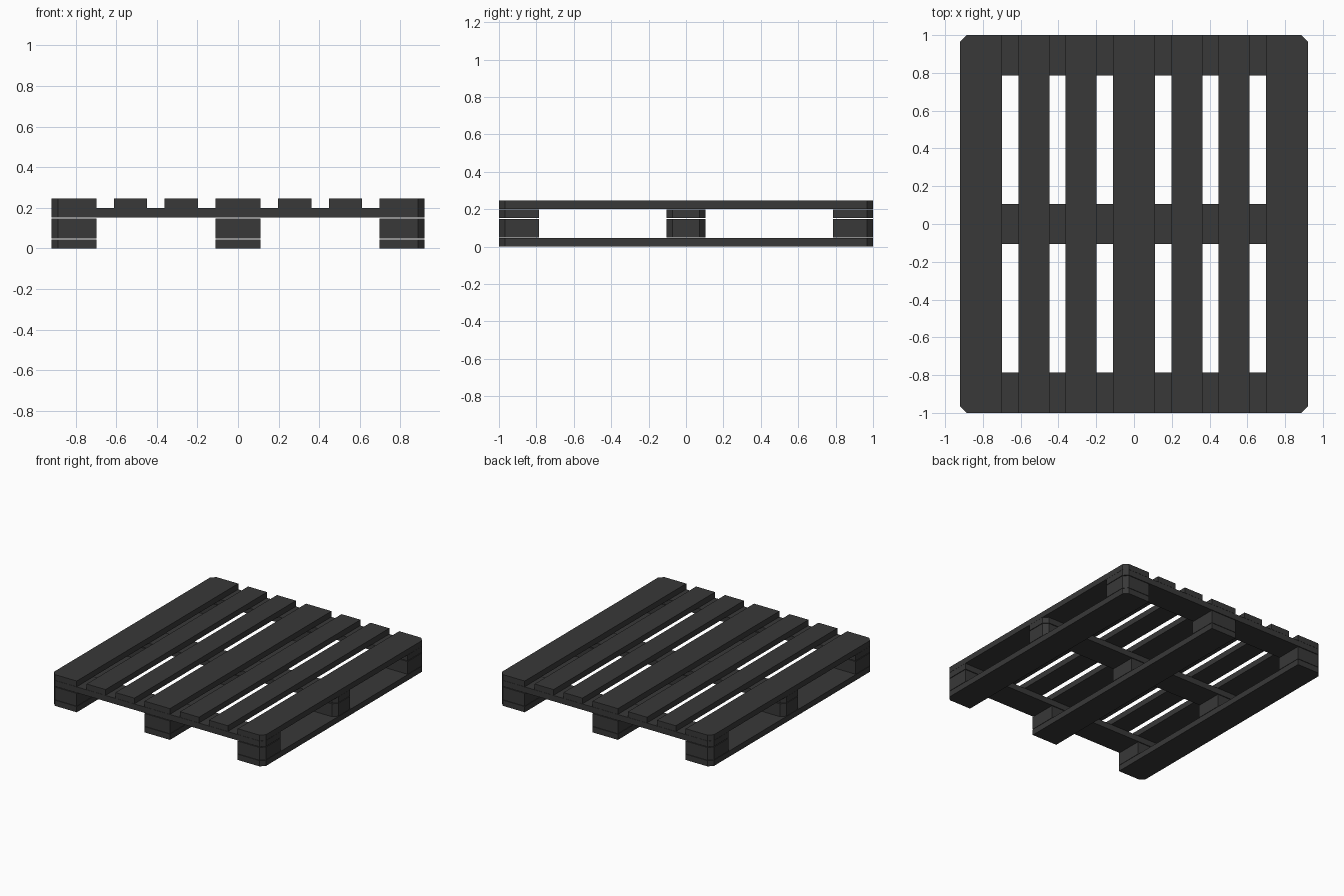
import bpy, bmesh

if "Cube" in bpy.data.objects:
    bpy.data.objects.remove(bpy.data.objects["Cube"])

W, L, C = 0.92, 1.0, 0.033   # half width, half length, corner chamfer


def plank(name, x0, x1, y0, y1, z0, z1, cut=()):
    """Box whose corners listed in cut, as (x side, y side), are chamfered."""
    pts = []
    for sx, sy in ((-1, -1), (1, -1), (1, 1), (-1, 1)):
        x, y = (x0 if sx < 0 else x1), (y0 if sy < 0 else y1)
        if (sx, sy) in cut:
            a, b = (x - sx * C, y), (x, y - sy * C)
            pts += [b, a] if sx == sy else [a, b]
        else:
            pts.append((x, y))
    bm = bmesh.new()
    face = bm.faces.new([bm.verts.new((x, y, z0)) for x, y in pts])
    ext = bmesh.ops.extrude_face_region(bm, geom=[face])
    bmesh.ops.translate(bm, vec=(0, 0, z1 - z0),
                        verts=[v for v in ext["geom"] if isinstance(v, bmesh.types.BMVert)])
    bmesh.ops.recalc_face_normals(bm, faces=bm.faces)
    me = bpy.data.meshes.new(name)
    bm.to_mesh(me)
    bm.free()
    ob = bpy.data.objects.new(name, me)
    bpy.context.collection.objects.link(ob)
    me.materials.append(mat)


mat = bpy.data.materials.new("dark_grey")
mat.diffuse_color = (0.04, 0.04, 0.04, 1)
mat.use_nodes = True
mat.node_tree.nodes["Principled BSDF"].inputs["Base Color"].default_value = mat.diffuse_color

# Lengthwise columns and crosswise rows, tagged by side
columns = ((-1, -W, -0.698), (0, -0.11, 0.11), (1, 0.698, W))
rows = ((-1, -L, -0.787), (0, -0.105, 0.105), (1, 0.787, L))

# Wide runners and wide deck boards, outer corners chamfered
for s, x0, x1 in columns:
    cut = [(s, -1), (s, 1)] if s else []
    plank("bottom_board", x0, x1, -L, L, 0.0, 0.045, cut)
    plank("wide_deck_board", x0, x1, -L, L, 0.2, 0.245, cut)

# Narrow deck boards
for x in (-0.53, -0.28, 0.28, 0.53):
    plank("narrow_deck_board", x - 0.082, x + 0.082, -L, L, 0.2, 0.245)

# Cross boards under the deck, and spacer blocks
for t, y0, y1 in rows:
    ends = [t] if t else [-1, 1]
    plank("cross_board", -W, W, y0, y1, 0.153, 0.199,
          [(s, e) for s in (-1, 1) for e in ends])
    for s, x0, x1 in columns:
        plank("spacer_block", x0, x1, y0, y1, 0.048, 0.148,
              [(s, e) for e in ends] if s else [])
